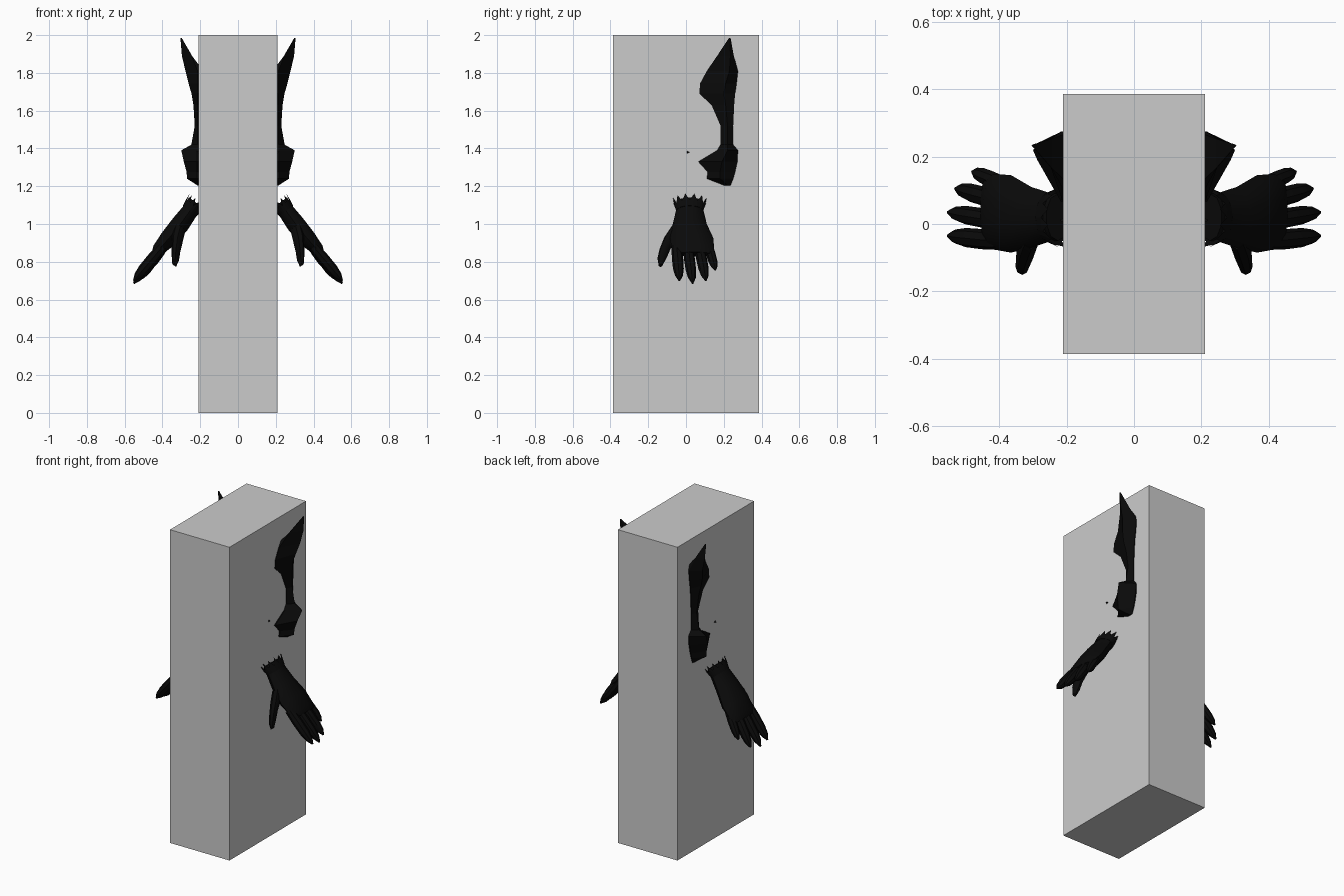
import bpy, bmesh, math
from mathutils import Vector, Matrix

if "Cube" in bpy.data.objects:
    bpy.data.objects.remove(bpy.data.objects["Cube"])


def material(name, rgb):
    m = bpy.data.materials.new(name)
    m.diffuse_color = (*rgb, 1)
    m.use_nodes = True
    m.node_tree.nodes["Principled BSDF"].inputs["Base Color"].default_value = m.diffuse_color
    return m


GREY = material("light_grey", (0.6, 0.6, 0.6))
BLACK = material("black", (0.003, 0.003, 0.003))

Y = Vector((0, 1, 0))
NORMAL = Vector((0.809, 0, 0.588))     # back of the hand


def finish(name, bm, mat, mirror=True, smooth=True):
    bmesh.ops.remove_doubles(bm, verts=bm.verts, dist=0.0001)
    bmesh.ops.recalc_face_normals(bm, faces=bm.faces)
    me = bpy.data.meshes.new(name)
    bm.to_mesh(me)
    bm.free()
    me.materials.append(mat)
    ob = bpy.data.objects.new(name, me)
    bpy.context.collection.objects.link(ob)
    bpy.ops.object.select_all(action='DESELECT')
    bpy.context.view_layer.objects.active = ob
    ob.select_set(True)
    if smooth:
        bpy.ops.object.shade_smooth_by_angle(angle=math.radians(40))
    if mirror:
        ob.modifiers.new("mirror", 'MIRROR')
    return ob


def loft(bm, rings):
    """Skin a list of equal-length point rings and cap both ends."""
    rows = [[bm.verts.new(p) for p in r] for r in rings]
    n = len(rows[0])
    for a, b in zip(rows, rows[1:]):
        for i in range(n):
            j = (i + 1) % n
            bm.faces.new((a[i], a[j], b[j], b[i]))
    bm.faces.new(rows[0])
    bm.faces.new(rows[-1])


def oval(c, w, t, n=10):
    c = Vector(c)
    return [c + Y * (w * math.cos(2 * math.pi * i / n))
            + NORMAL * (t * math.sin(2 * math.pi * i / n)) for i in range(n)]


# Central block
bm = bmesh.new()
bmesh.ops.create_cube(bm, size=1)
bmesh.ops.scale(bm, vec=(0.42, 0.772, 2), verts=bm.verts)
bmesh.ops.translate(bm, vec=(0, 0, 1), verts=bm.verts)
finish("block", bm, GREY, mirror=False, smooth=False)

# Palm and wrist
bm = bmesh.new()
loft(bm, [oval((0.225, 0.02, 1.115), 0.07, 0.045),
          oval((0.25, 0.02, 1.075), 0.072, 0.045),
          oval((0.305, 0.02, 1.0), 0.09, 0.052),
          oval((0.365, 0.03, 0.925), 0.115, 0.05),
          oval((0.42, 0.037, 0.865), 0.112, 0.036),
          oval((0.44, 0.04, 0.84), 0.10, 0.02)])
finish("palm", bm, BLACK)

# Fingers: knuckle, tip, radius
fingers = [((0.40, -0.05, 0.88), (0.552, -0.035, 0.70), 0.030),
           ((0.40, 0.01, 0.88), (0.552, 0.035, 0.685), 0.029),
           ((0.40, 0.07, 0.88), (0.53, 0.105, 0.70), 0.029),
           ((0.38, 0.115, 0.90), (0.48, 0.155, 0.755), 0.026)]
bm = bmesh.new()
for base, tip, r in fingers:
    a, b = Vector(base), Vector(tip)
    loft(bm, [oval(a.lerp(b, t), r * k, r * k, 8) for t, k in
              ((0, 0.9), (0.35, 1), (0.65, 0.95), (0.85, 0.7), (1, 0.15))])
finish("fingers", bm, BLACK)

# Thumb
bm = bmesh.new()
loft(bm, [oval(c, w, t, 8) for c, w, t in (
    ((0.305, -0.03, 0.99), 0.045, 0.035), ((0.32, -0.075, 0.93), 0.04, 0.035),
    ((0.328, -0.11, 0.87), 0.029, 0.028), ((0.332, -0.127, 0.82), 0.024, 0.024),
    ((0.338, -0.135, 0.78), 0.010, 0.012))])
finish("thumb", bm, BLACK)

# Jagged cuff
bm = bmesh.new()
N = 24
low = oval((0.255, 0.02, 1.07), 0.072, 0.046, N)
mid = oval((0.238, 0.02, 1.095), 0.08, 0.05, N)
top = oval((0.212, 0.02, 1.13), 0.092, 0.055, N)
top = [p if i % 2 else p.lerp(mid[i], 0.9) for i, p in enumerate(top)]
loft(bm, [low, mid, top])
finish("cuff", bm, BLACK, smooth=False)

# Shoulder blade: height, front y, back y, edge x, ridge x, ridge y
levels = [(1.985, 0.228, 0.236, 0.300, 0.305, 0.232),
          (1.89, 0.165, 0.253, 0.245, 0.297, 0.235),
          (1.81, 0.11, 0.275, 0.214, 0.278, 0.23),
          (1.745, 0.075, 0.268, 0.214, 0.262, 0.21),
          (1.69, 0.07, 0.26, 0.214, 0.246, 0.20),
          (1.63, 0.135, 0.255, 0.214, 0.236, 0.21),
          (1.52, 0.183, 0.25, 0.214, 0.229, 0.22),
          (1.42, 0.183, 0.25, 0.214, 0.247, 0.22),
          (1.39, 0.165, 0.275, 0.216, 0.300, 0.22),
          (1.33, 0.065, 0.272, 0.216, 0.287, 0.19),
          (1.275, 0.115, 0.26, 0.216, 0.272, 0.18),
          (1.24, 0.11, 0.25, 0.216, 0.270, 0.18),
          (1.205, 0.20, 0.236, 0.212, 0.216, 0.22)]
bm = bmesh.new()
for_rings = []
for z, yf, yb, e, xr, yr in levels:
    inner = e - 0.03 if e < 0.22 else e - 0.002
    for_rings.append([(inner, yf, z), (e, yf, z), (xr, yr, z), (e, yb, z), (inner, yb, z)])
loft(bm, for_rings)
finish("shoulder_blade", bm, BLACK, smooth=False)

# Small stud poking through the side
bm = bmesh.new()
bmesh.ops.create_cone(bm, cap_ends=True, segments=3, radius1=0.02, radius2=0.002, depth=0.03)
bmesh.ops.rotate(bm, verts=bm.verts, cent=(0, 0, 0),
                 matrix=Matrix.Rotation(math.pi / 2, 3, 'Y'))
bmesh.ops.translate(bm, verts=bm.verts, vec=(0.205, 0.01, 1.38))
finish("side_stud", bm, BLACK, smooth=False)
